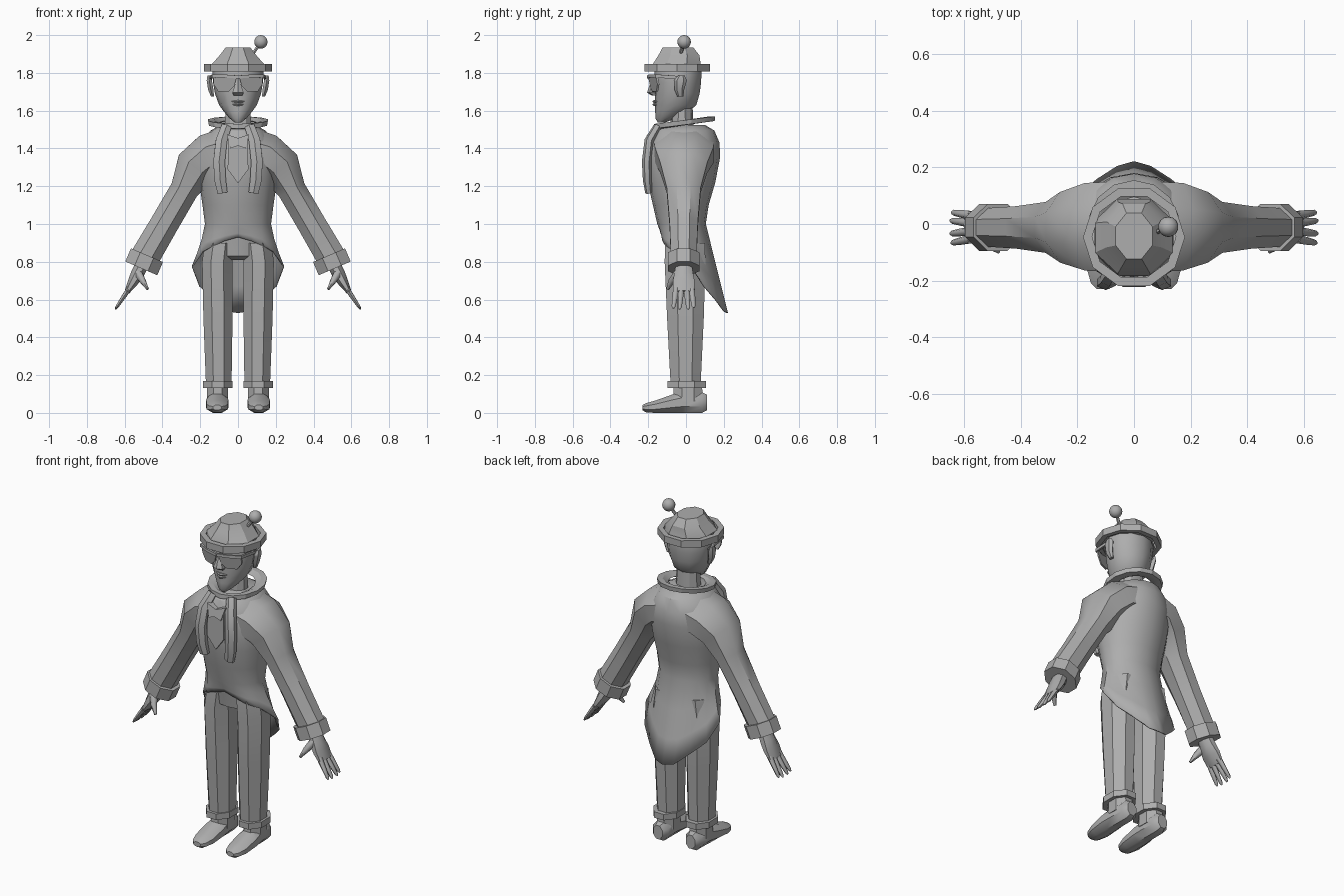
import bpy, bmesh, math
from mathutils import Vector as V

grey = bpy.data.materials.new("plain grey")
grey.diffuse_color = (0.42, 0.42, 0.42, 1)


def finish(name, bm, mirror=False, angle=32, thick=0):
    bmesh.ops.recalc_face_normals(bm, faces=bm.faces)
    me = bpy.data.meshes.new(name)
    bm.to_mesh(me)
    bm.free()
    ob = bpy.data.objects.new(name, me)
    bpy.context.collection.objects.link(ob)
    me.materials.append(grey)
    bpy.ops.object.select_all(action='DESELECT')
    ob.select_set(True)
    bpy.context.view_layer.objects.active = ob
    bpy.ops.object.shade_smooth_by_angle(angle=math.radians(angle))
    if thick:
        m = ob.modifiers.new("thickness", 'SOLIDIFY')
        m.thickness = thick
    if mirror:
        ob.modifiers.new("mirror", 'MIRROR').use_mirror_merge = False
    return ob


def loft(name, rings, closed=False, caps=(True, True), **kw):
    bm = bmesh.new()
    vs = [[bm.verts.new(p) for p in r] for r in rings]
    n = len(vs[0])
    pairs = list(zip(vs, vs[1:])) + ([(vs[-1], vs[0])] if closed else [])
    for a, b in pairs:
        for i in range(n):
            j = (i + 1) % n
            bm.faces.new((a[i], a[j], b[j], b[i]))
    if not closed:
        if caps[0]:
            bm.faces.new(vs[0])
        if caps[1]:
            bm.faces.new(vs[-1])
    return finish(name, bm, **kw)


def zring(z, hw, yf, yb, n=16, dz=0.0, phase=0.0):
    """Level oval from front yf to back yb; dz raises the back."""
    c, r = (yf + yb) / 2, (yb - yf) / 2
    out = []
    for i in range(n):
        a = 2 * math.pi * (i + phase) / n
        out.append(V((hw * math.sin(a), c - r * math.cos(a), z - dz * math.cos(a))))
    return out


def tube(name, pts, n=8, ref=(0, 1, 0), axis=None, **kw):
    """Sections (x, y, z, half width, half depth) along a path."""
    rings = []
    ref = V(ref)
    k = 1 / math.cos(math.pi / n)
    for i, p in enumerate(pts):
        c = V(p[:3])
        t = V(axis) if axis else V((0, 0, 0))
        if not axis:
            if i:
                t += (c - V(pts[i - 1][:3])).normalized()
            if i < len(pts) - 1:
                t += (V(pts[i + 1][:3]) - c).normalized()
        t.normalize()
        v = (ref - t * ref.dot(t)).normalized()
        u = t.cross(v)
        rings.append([c + u * p[3] * k * math.cos(a) + v * p[4] * k * math.sin(a)
                      for a in (2 * math.pi * (j + 0.5) / n for j in range(n))])
    return loft(name, rings, **kw)


def plate(name, outline, y0, thick, **kw):
    """Thin panel from an x, z outline; y0 gives the front surface."""
    return loft(name, [[V((x, y0(x, z) + d, z)) for x, z in outline] for d in (0, thick)], **kw)


# Tailcoat body, with hem high in front and a long tail behind
body = [zring(*r) for r in [
    (1.525, .09, -.12, .10), (1.495, .145, -.17, .15), (1.43, .195, -.20, .178),
    (1.35, .215, -.213, .18), (1.22, .205, -.203, .155), (1.10, .188, -.175, .12),
    (1.0, .175, -.152, .105)]]
half = [(0, -.125, .93), (.07, -.125, .91), (.13, -.11, .885), (.19, -.06, .855),
        (.245, .03, .775), (.205, .10, .67), (.13, .16, .60), (.06, .205, .54), (0, .222, .53)]
hem = [V(p) for p in half] + [V((-x, y, z)) for x, y, z in half[7:0:-1]]
for t in (.35, .7):
    s = t ** 1.35
    body.append([V((a.x + (b.x - a.x) * s, a.y + (b.y - a.y) * t, a.z + (b.z - a.z) * t))
                 for a, b in zip(body[6], hem)])
body.append(hem)
loft("tailcoat", body, caps=(True, False), thick=.008)

# Sleeves and sleeve cuffs
tube("sleeve", [(.06, -.01, 1.39, .12, .16), (.15, -.01, 1.365, .115, .155),
                (.225, -.012, 1.30, .11, .125), (.285, -.012, 1.18, .075, .09),
                (.39, -.012, 1.0, .075, .075), (.495, -.012, .82, .078, .068)],
     n=8, mirror=True, angle=40)
tube("sleeve_cuff", [(.482, -.012, .835, .092, .083), (.512, -.012, .765, .092, .083)],
     n=8, mirror=True)

# Hands
tube("palm", [(.505, -.012, .79, .035, .04), (.535, -.012, .73, .035, .05),
              (.558, -.012, .69, .027, .058), (.588, -.012, .64, .014, .055)], mirror=True, angle=50)
for i, (y0, y1, ln) in enumerate([(-.052, -.068, .95), (-.025, -.034, 1.0),
                                  (.003, .012, 1.0), (.030, .042, .93)]):
    b, e = V((.575, y0, .66)), V((.65, y1, .548))
    tube("finger_%d" % i, [(*b.lerp(e, t * ln), w, d) for t, w, d in
                           [(0, .014, .014), (.5, .011, .012), (.9, .008, .009), (1, .003, .004)]],
         n=6, mirror=True, angle=60)
tube("thumb", [(.53, -.04, .74, .022, .022), (.505, -.075, .70, .016, .016),
               (.478, -.097, .655, .006, .007)], n=6, mirror=True, angle=60)

# Trousers
loft("trouser_seat", [zring(z, w, f, b, 12) for z, w, f, b in
                      [(1.0, .16, -.13, .09), (.90, .175, -.11, .095), (.83, .16, -.10, .09),
                       (.81, .10, -.06, .06)]])
tube("trouser_leg", [(.098, -.005, .90, .078, .105), (.11, -.005, .80, .08, .108),
                     (.106, -.003, .50, .077, .097), (.102, -.002, .16, .068, .08)],
     axis=(0, 0, -1), mirror=True)
tube("trouser_cuff", [(.107, .003, .168, .077, .102), (.107, .003, .132, .077, .102)],
     axis=(0, 0, -1), mirror=True)
tube("ankle", [(.108, .01, .14, .055, .075), (.108, .01, .06, .055, .08)],
     axis=(0, 0, -1), mirror=True)

# Shoes, lofted heel to toe
tube("shoe", [(.108, .112, .055, .03, .04), (.108, .085, .055, .05, .055),
              (.108, .0, .06, .052, .06), (.11, -.07, .049, .059, .049),
              (.11, -.16, .033, .056, .033), (.11, -.21, .027, .042, .025),
              (.11, -.23, .028, .022, .014)],
     ref=(0, 0, 1), axis=(0, -1, 0), mirror=True, angle=40)

# Neck, coat collar
loft("neck", [zring(1.50, .075, -.085, .04, 10), zring(1.62, .068, -.08, .035, 10)])
loft("collar", [zring(1.522, .125, -.15, .125, 14, .02), zring(1.525, .158, -.17, .152, 14, .02),
                zring(1.55, .162, -.168, .155, 14, .02), zring(1.55, .13, -.14, .125, 14, .02),
                zring(1.535, .10, -.12, .095, 14, .015)], closed=True, angle=25)

# Scarf ends, shirt front and knot
tube("scarf_end", [(.062, -.15, 1.515, .026, .02), (.088, -.195, 1.44, .03, .022),
                   (.10, -.208, 1.33, .031, .022), (.094, -.205, 1.23, .03, .02),
                   (.082, -.197, 1.165, .026, .016)], n=6, mirror=True)
plate("shirt_front", [(-.05, 1.45), (-.055, 1.29), (0, 1.215), (.055, 1.29), (.05, 1.45)],
      lambda x, z: -.219 + abs(z - 1.33) * .07, .03)
plate("scarf_knot", [(-.06, 1.475), (-.04, 1.40), (0, 1.415), (.04, 1.40), (.06, 1.475), (0, 1.455)],
      lambda x, z: -.222 + max(0, z - 1.42) * .3, .04)

# Head and face
loft("head", [zring(*r, 12) for r in [
    (1.538, .018, -.15, -.11), (1.56, .045, -.162, -.05), (1.595, .075, -.163, .015),
    (1.63, .10, -.163, .055), (1.69, .122, -.165, .072), (1.75, .132, -.165, .08),
    (1.83, .136, -.168, .083), (1.87, .11, -.15, .07)]], angle=35)
tube("nose", [(0, -.155, 1.775, .012, .012), (0, -.172, 1.73, .018, .02),
              (0, -.178, 1.695, .03, .024), (0, -.165, 1.68, .022, .014)],
     n=6, axis=(0, 0, -1))
for nm, z, w in (("upper_lip", 1.648, .034), ("lower_lip", 1.632, .028)):
    tube(nm, [(-w, -.152, z, .003, .004), (0, -.164, z, .008, .012), (w, -.152, z, .003, .004)],
         n=6, ref=(0, 1, 0), axis=(1, 0, 0))
tube("ear", [(.135, -.03, 1.675, .008, .014), (.144, -.035, 1.71, .014, .022),
             (.152, -.03, 1.76, .014, .03), (.155, -.025, 1.785, .007, .016)],
     n=6, axis=(0, 0, 1), mirror=True)

# Glasses
plate("lens", [(.006, 1.78), (.07, 1.785), (.13, 1.785), (.13, 1.74), (.105, 1.702),
               (.05, 1.70), (.02, 1.73)],
      lambda x, z: -.202 + 2.5 * x * x + (1.785 - z) * .2, .01, mirror=True)
tube("glasses_frame", [(0, -.20, 1.778, .006, .008), (.07, -.19, 1.783, .006, .008),
                       (.132, -.158, 1.783, .006, .009), (.143, -.06, 1.777, .006, .008),
                       (.143, -.01, 1.765, .006, .007)], n=4, ref=(0, 0, 1), mirror=True)

# Hat: raised octagonal band, faceted crown, bobble on a stalk
loft("hat_band", [zring(1.808, .152, -.195, .105, 10, 0, .5), zring(1.808, .18, -.228, .135, 10, 0, .5),
                  zring(1.848, .18, -.228, .135, 10, 0, .5), zring(1.848, .148, -.195, .105, 10, 0, .5)],
     closed=True)
loft("hat_crown", [zring(1.815, .152, -.195, .10, 8, 0, .5), zring(1.848, .148, -.185, .088, 8, 0, .5),
                   zring(1.893, .105, -.155, .08, 8, 0, .5), zring(1.935, .07, -.13, .045, 8, 0, .5)],
     angle=20)
tube("hat_stalk", [(.065, -.035, 1.88, .008, .008), (.115, -.012, 1.955, .008, .008)], n=6)
bm = bmesh.new()
bmesh.ops.create_uvsphere(bm, u_segments=14, v_segments=10, radius=.036)
bmesh.ops.translate(bm, verts=bm.verts, vec=(.121, -.01, 1.964))
finish("hat_bobble", bm, angle=60)
